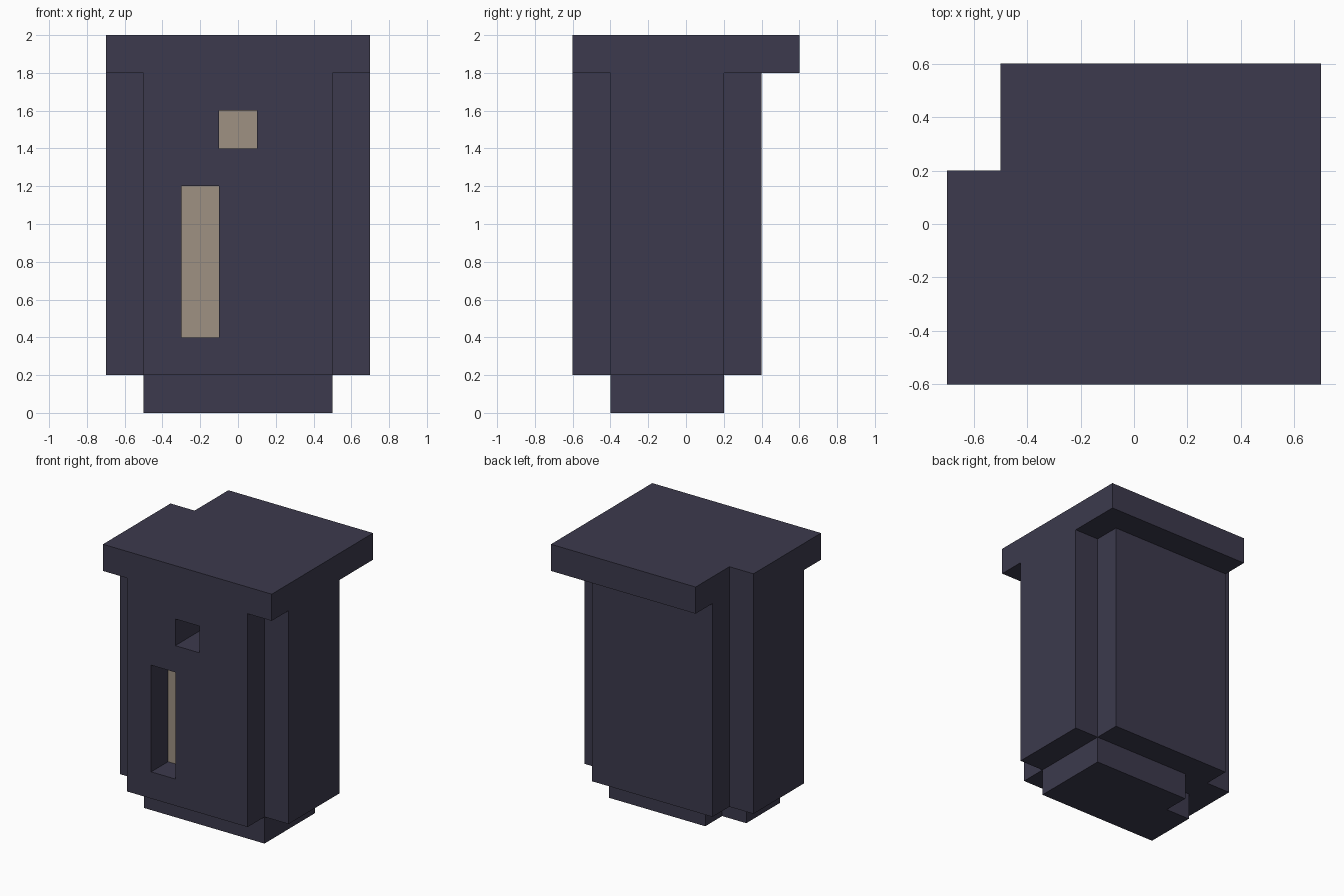
import bpy
import bmesh

if "Cube" in bpy.data.objects:
    bpy.data.objects.remove(bpy.data.objects["Cube"])


def material(name, rgb):
    m = bpy.data.materials.new(name)
    m.diffuse_color = (*rgb, 1)
    m.use_nodes = True
    m.node_tree.nodes["Principled BSDF"].inputs["Base Color"].default_value = m.diffuse_color
    return m


dark = material("dark slate", (0.045, 0.042, 0.074))
beige = material("warm beige", (0.342, 0.283, 0.225))


def prism(name, profile, z0, z1):
    """Extrude an xy outline from z0 to z1."""
    bm = bmesh.new()
    face = bm.faces.new([bm.verts.new((x, y, z0)) for x, y in profile])
    ext = bmesh.ops.extrude_face_region(bm, geom=[face])
    top = [v for v in ext["geom"] if isinstance(v, bmesh.types.BMVert)]
    bmesh.ops.translate(bm, verts=top, vec=(0, 0, z1 - z0))
    bmesh.ops.recalc_face_normals(bm, faces=bm.faces)
    mesh = bpy.data.meshes.new(name)
    bm.to_mesh(mesh)
    bm.free()
    mesh.materials.append(dark)
    obj = bpy.data.objects.new(name, mesh)
    bpy.context.collection.objects.link(obj)
    return obj


def rect(x0, x1, y0, y1):
    return [(x0, y0), (x1, y0), (x1, y1), (x0, y1)]


def combine(target, tool, operation):
    mod = target.modifiers.new("combine", "BOOLEAN")
    mod.operation = operation
    mod.solver = "EXACT"
    mod.object = tool
    bpy.context.view_layer.objects.active = target
    bpy.ops.object.modifier_apply(modifier=mod.name)
    bpy.data.objects.remove(tool)


# Main body: plus-shaped outline with stepped corners
body = prism("cabinet_body", [
    (-0.5, -0.6), (0.5, -0.6), (0.5, -0.4), (0.7, -0.4), (0.7, 0.2), (0.5, 0.2),
    (0.5, 0.4), (-0.5, 0.4), (-0.5, 0.2), (-0.7, 0.2), (-0.7, -0.4), (-0.5, -0.4)],
    0.2, 1.8)

# Overhanging top slab with a notched back left corner
slab = prism("top_slab", [
    (-0.7, -0.6), (0.7, -0.6), (0.7, 0.6), (-0.5, 0.6), (-0.5, 0.2), (-0.7, 0.2)],
    1.8, 2.0)
combine(body, slab, "UNION")

# Base with a notched back left corner
base = prism("base", [
    (-0.5, -0.4), (0.5, -0.4), (0.5, 0.2), (-0.3, 0.2), (-0.3, 0.0), (-0.5, 0.0)],
    0.0, 0.2)
combine(body, base, "UNION")

# Square hole and tall slot in the front
combine(body, prism("hole_cutter", rect(-0.1, 0.1, -0.8, -0.2), 1.4, 1.6), "DIFFERENCE")
combine(body, prism("slot_cutter", rect(-0.3, -0.1, -0.8, -0.4), 0.4, 1.2), "DIFFERENCE")

# Beige back walls inside the recesses
body.data.materials.clear()
body.data.materials.append(dark)
body.data.materials.append(beige)
for p in body.data.polygons:
    c = p.center
    recessed = p.normal.y < -0.9 and abs(c.x) < 0.35 and c.y > -0.5 and c.z > 0.3
    p.material_index = 1 if recessed and c.z < 1.7 else 0
